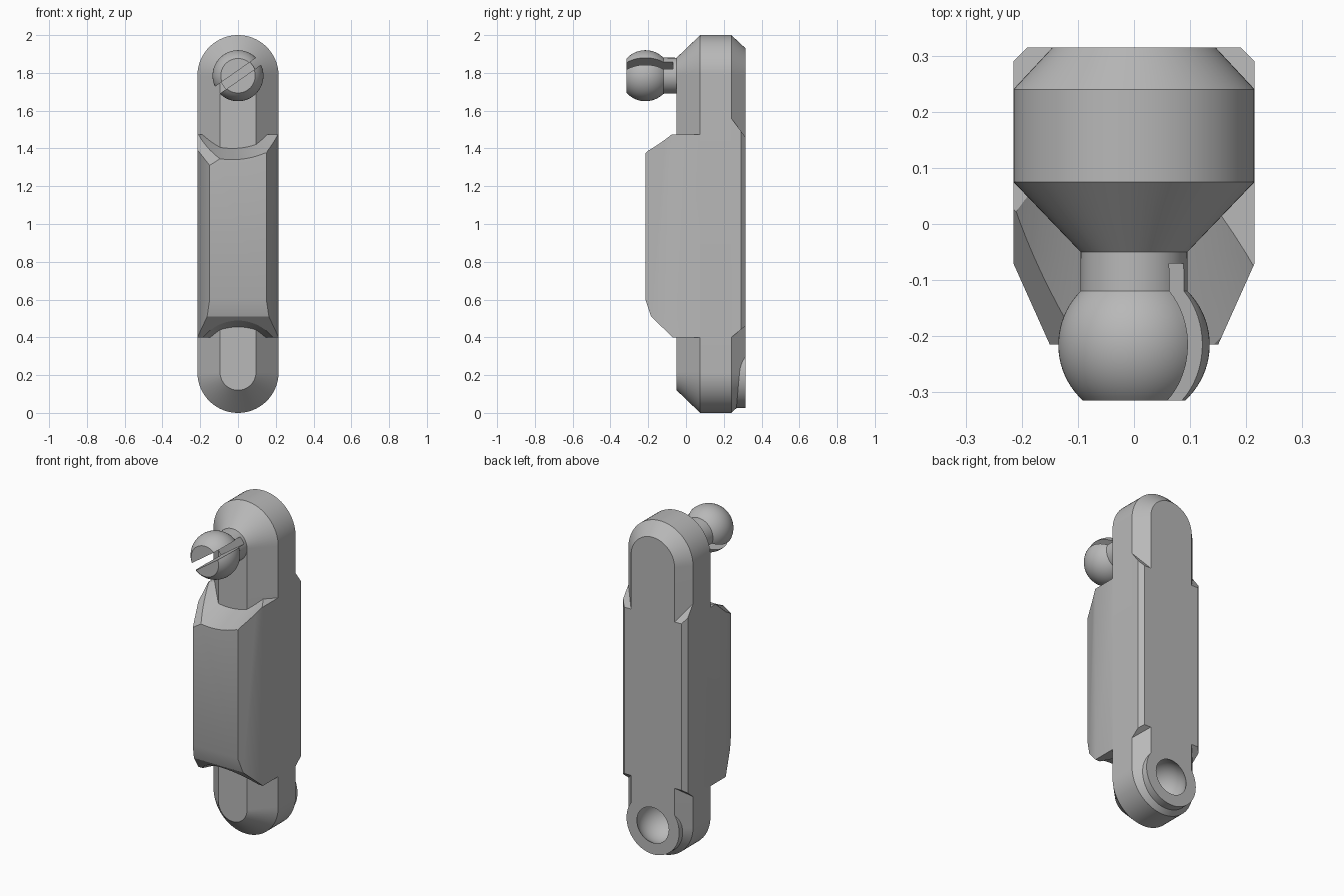
import bpy, bmesh, math
from mathutils import Vector

if "Cube" in bpy.data.objects:
    bpy.data.objects.remove(bpy.data.objects["Cube"], do_unlink=True)

grey = bpy.data.materials.new("plain grey")
grey.use_nodes = True
grey.diffuse_color = (0.48, 0.48, 0.48, 1)
grey.node_tree.nodes["Principled BSDF"].inputs["Base Color"].default_value = grey.diffuse_color


def finish(bm, name):
    bmesh.ops.recalc_face_normals(bm, faces=bm.faces[:])
    mesh = bpy.data.meshes.new(name)
    bm.to_mesh(mesh)
    bm.free()
    mesh.materials.append(grey)
    obj = bpy.data.objects.new(name, mesh)
    bpy.context.collection.objects.link(obj)
    return obj


def loft(name, profile, z, x=0.0, half=0.0, steps=32):
    """Rings (y, radius) joined along y; half > 0 stretches them to a stadium."""
    bm = bmesh.new()
    rings = []
    for y, r in profile:
        ring = []
        for side in (1, -1):
            count = steps + 1 if half else steps
            for i in range(count):
                a = math.pi * i / steps + (0 if side > 0 else math.pi)
                ring.append(bm.verts.new((x + r * math.cos(a), y, z + side * half + r * math.sin(a))))
        rings.append(ring)
    for a, b in zip(rings, rings[1:]):
        n = len(a)
        for i in range(n):
            bm.faces.new((a[i], a[(i + 1) % n], b[(i + 1) % n], b[i]))
    bm.faces.new(rings[0])
    bm.faces.new(rings[-1])
    return finish(bm, name)


def cut(obj, cutter):
    cutter.hide_render = True
    mod = obj.modifiers.new("cut", "BOOLEAN")
    mod.operation = "DIFFERENCE"
    mod.solver = "EXACT"
    mod.object = cutter
    bpy.context.view_layer.objects.active = obj
    bpy.ops.object.modifier_apply(modifier=mod.name)
    bpy.data.objects.remove(cutter, do_unlink=True)


def clip(bm, point, normal):
    geom = bm.verts[:] + bm.edges[:] + bm.faces[:]
    res = bmesh.ops.bisect_plane(bm, geom=geom, plane_co=point, plane_no=normal, clear_outer=True)
    edges = [e for e in res["geom_cut"] if isinstance(e, bmesh.types.BMEdge)]
    bmesh.ops.holes_fill(bm, edges=edges)


def sphere_profile(centre, radius, start, end, steps=20):
    for i in range(steps + 1):
        a = math.radians(start + (end - start) * i / steps)
        yield centre + radius * math.sin(a), radius * math.cos(a)


# Long round-ended bar, bevelled front and back
bar = loft("link_bar", [(-.05, .095), (.075, .215), (.24, .215), (.315, .145)], 1.0, half=.785)

# Round collar around the socket
collar = loft("socket_collar", [(.2, .175), (.315, .175)], .2)

# Spherical socket in the lower back
for part in (bar, collar):
    cut(part, loft("socket_cutter", list(sphere_profile(.24, .13, -89, 89)), .2))

# Thick middle block: side outline extruded across, then bevelled
outline = [(-.215, 1.375), (-.1, 1.475), (.1, 1.475), (.2, 1.56), (.24, 1.56), (.315, 1.46),
           (.315, .46), (.24, .4), (-.07, .4), (-.185, .51), (-.215, .6)]
bm = bmesh.new()
face = bm.faces.new([bm.verts.new((-.215, y, z)) for y, z in outline])
ext = bmesh.ops.extrude_face_region(bm, geom=[face])
bmesh.ops.translate(bm, vec=(.43, 0, 0), verts=[v for v in ext["geom"] if isinstance(v, bmesh.types.BMVert)])
bmesh.ops.recalc_face_normals(bm, faces=bm.faces[:])
for s in (1, -1):
    clip(bm, Vector((s * .215, -.07, 1)), Vector((s * .145, -.065, 0)))
    clip(bm, Vector((s * .215, .29, 1)), Vector((s, 1, 0)))
clip(bm, Vector((-.215, -.05, 1.41)), Vector((-.45, -.6, .7)))
block = finish(bm, "middle_block")

# Conical clearances at both ends of the block
cut(block, loft("upper_cone", [(-.3, .475), (-.05, .385), (.1, .33)], 1.785, x=-.03, steps=64))
cut(block, loft("lower_cone", [(-.3, .38), (-.05, .305), (.1, .26)], .15, steps=64))

# Ball stud with flat nose, neck and slanted slot
stud = loft("ball_stud", list(sphere_profile(-.215, .135, -47.5, 45)) + [(-.03, .095)], 1.785)
bpy.ops.mesh.primitive_cube_add(size=1, location=(0, -.235, 1.785), rotation=(0, math.radians(-35), 0))
slot = bpy.context.object
slot.scale = (.5, .33, .045)
bpy.context.view_layer.update()
cut(stud, slot)

# Smooth curved faces, keep bevel edges crisp
bpy.ops.object.select_all(action="DESELECT")
for part in (bar, collar, block, stud):
    part.select_set(True)
bpy.context.view_layer.objects.active = bar
bpy.ops.object.shade_smooth_by_angle(angle=math.radians(25))
